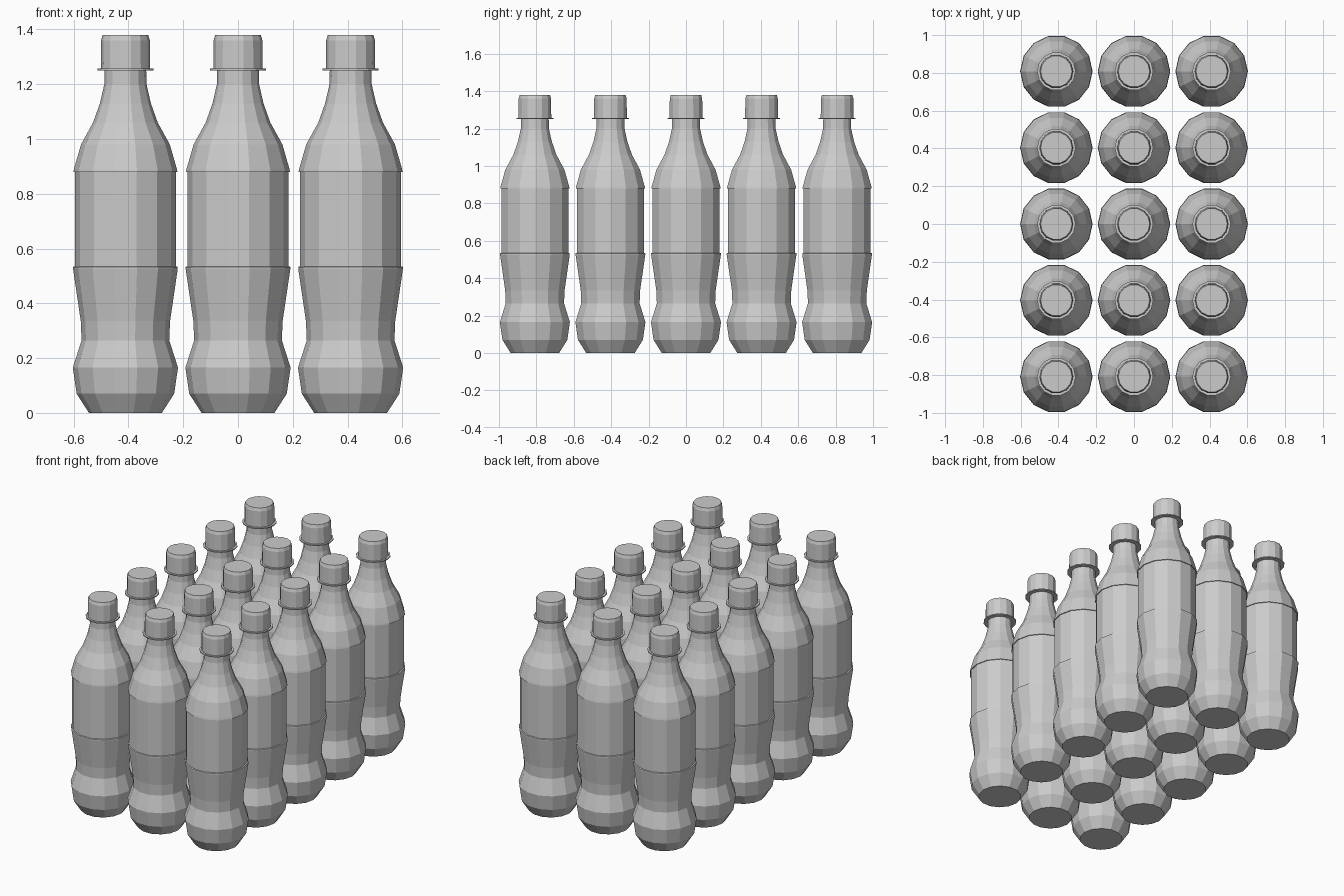
import bpy, bmesh, math

if "Cube" in bpy.data.objects:
    bpy.data.objects.remove(bpy.data.objects["Cube"])

SIDES = 14

# Outline of one bottle as (radius, height), from base to the top of the neck
BODY = [(0.133, 0.0), (0.178, 0.07), (0.192, 0.165), (0.160, 0.265),
        (0.163, 0.335), (0.191, 0.525), (0.191, 0.533), (0.184, 0.535),
        (0.184, 0.88), (0.190, 0.88), (0.188, 0.89), (0.162, 0.98),
        (0.118, 1.06), (0.093, 1.13), (0.077, 1.20), (0.076, 1.25)]
COLLAR = [(0.102, 1.25), (0.102, 1.257)]
CAP = [(0.090, 1.257), (0.089, 1.36), (0.083, 1.38)]


def lathe(name, profile, sides, turn=0.0):
    """Closed solid of revolution with flat faces."""
    bm = bmesh.new()
    rings = []
    for r, z in profile:
        rings.append([bm.verts.new((r * math.cos(turn + 2 * math.pi * i / sides),
                                    r * math.sin(turn + 2 * math.pi * i / sides), z))
                      for i in range(sides)])
    for a, b in zip(rings, rings[1:]):
        for i in range(sides):
            j = (i + 1) % sides
            bm.faces.new((a[i], a[j], b[j], b[i]))
    bm.faces.new(rings[0][::-1])
    bm.faces.new(rings[-1])
    mesh = bpy.data.meshes.new(name)
    bm.to_mesh(mesh)
    bm.free()
    return mesh


parts = {"bottle_body": lathe("bottle_body", BODY, SIDES),
         "neck_collar": lathe("neck_collar", COLLAR, SIDES),
         "bottle_cap": lathe("bottle_cap", CAP, SIDES)}

# Three columns by five rows of identical bottles
for col in range(3):
    for row in range(5):
        for name, mesh in parts.items():
            ob = bpy.data.objects.new(f"{name}_{col + 1}_{row + 1}", mesh)
            ob.location = ((col - 1) * 0.411, (row - 2) * 0.404, 0)
            bpy.context.collection.objects.link(ob)
